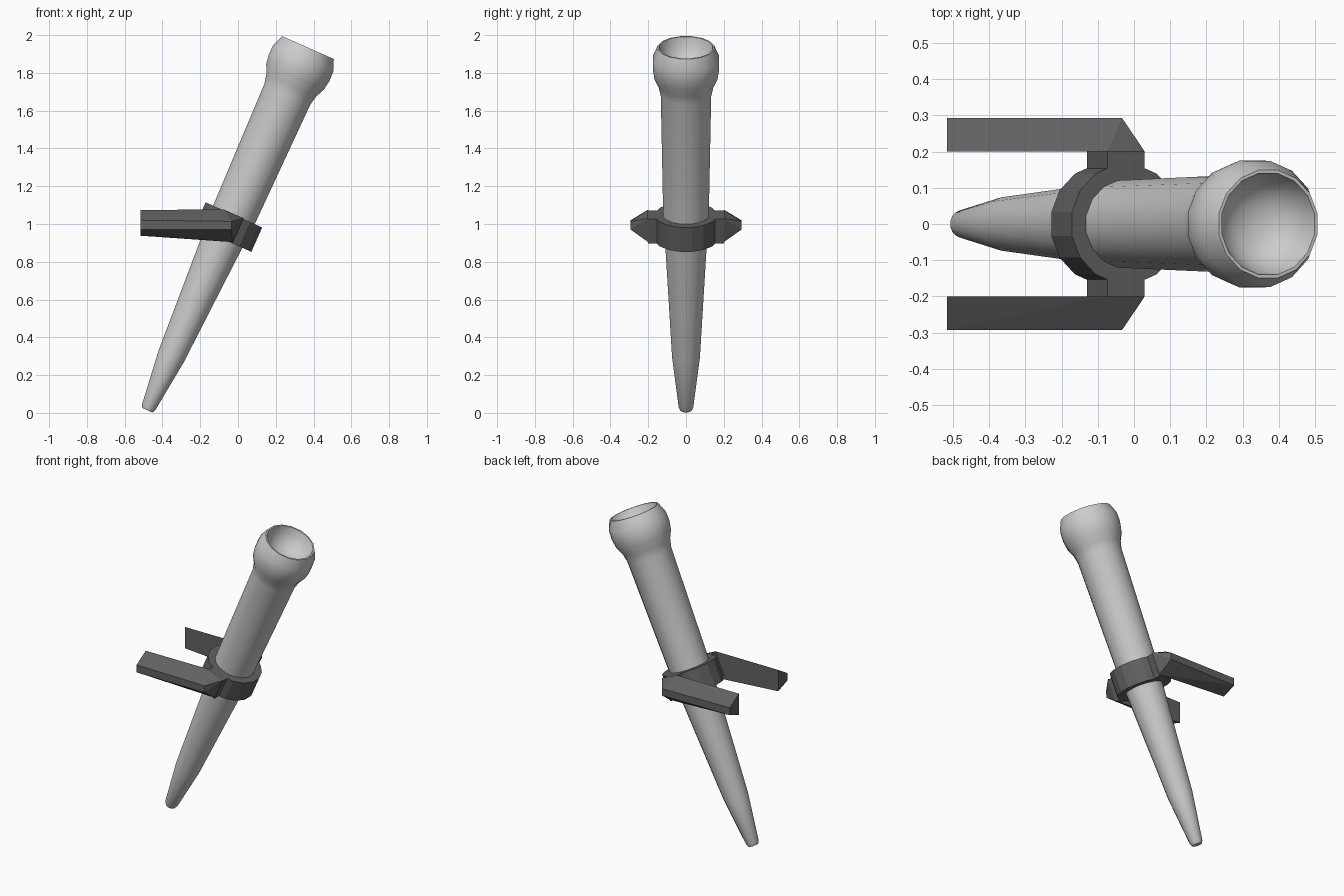
import bpy, bmesh, math
from mathutils import Matrix, Vector

if "Cube" in bpy.data.objects:
    bpy.data.objects.remove(bpy.data.objects["Cube"])

TILT = Matrix.Rotation(math.radians(23.9), 4, 'Y')
BASE = Matrix.Translation((-0.48, 0, 0.014)) @ TILT      # local z runs along the torch axis
SIDES = 16


def make_object(name, bm, matrix=Matrix(), material=None):
    bmesh.ops.recalc_face_normals(bm, faces=bm.faces)
    bm.transform(matrix)
    mesh = bpy.data.meshes.new(name)
    bm.to_mesh(mesh)
    bm.free()
    obj = bpy.data.objects.new(name, mesh)
    bpy.context.collection.objects.link(obj)
    if material:
        mesh.materials.append(material)
    return obj


def lathe(profile, closed=False):
    bm = bmesh.new()
    rings = []
    for r, z in profile:
        if r == 0:
            rings.append([bm.verts.new((0, 0, z))] * SIDES)
            continue
        angles = [2 * math.pi * (i + 0.5) / SIDES for i in range(SIDES)]
        rings.append([bm.verts.new((r * math.cos(a), r * math.sin(a), z)) for a in angles])
    pairs = list(zip(rings, rings[1:]))
    if closed:
        pairs.append((rings[-1], rings[0]))
    for low, high in pairs:
        for i in range(SIDES):
            j = (i + 1) % SIDES
            bm.faces.new(dict.fromkeys((low[i], low[j], high[j], high[i])))
    return bm


dark = bpy.data.materials.new("dark_metal")
dark.diffuse_color = (0.12, 0.12, 0.12, 1)
dark.use_nodes = True
dark.node_tree.nodes["Principled BSDF"].inputs["Base Color"].default_value = dark.diffuse_color

# Tapered shaft with a flared, hollow cup
shaft = make_object("shaft", lathe([
    (0, 0), (0.030, 0), (0.039, 0.018), (0.075, 0.31), (0.110, 0.93), (0.123, 1.13),
    (0.136, 1.83), (0.147, 1.88), (0.170, 1.93), (0.179, 1.985), (0.177, 2.04),
    (0.152, 2.10), (0.143, 2.10), (0.132, 2.06), (0.100, 2.01), (0.055, 1.985),
    (0, 1.978)]), BASE)
bpy.context.view_layer.objects.active = shaft
shaft.select_set(True)
bpy.ops.object.shade_smooth_by_angle(angle=math.radians(50))

# Clamp ring around the shaft
make_object("clamp_ring", lathe(
    [(0.11, 0.99), (0.167, 0.99), (0.167, 1.131), (0.11, 1.131)], closed=True), BASE, dark)

# Side blocks and wall arms, mirrored across y
center = BASE @ Vector((0, 0, 1.0605))
for side, label in ((-1, "front"), (1, "back")):
    bm = bmesh.new()
    bmesh.ops.create_cube(bm, size=1)
    bm.transform(Matrix.Diagonal((0.112, 0.07, 0.141, 1)))
    make_object(label + "_block", bm,
                Matrix.Translation((center.x, side * 0.165, center.z)) @ TILT, dark)

    inner = [(0.030, 1.030), (-0.073, 1.076), (-0.517, 1.075),
             (-0.517, 0.938), (-0.129, 0.948), (-0.027, 0.904)]
    outer = [(-0.033, 1.014), (-0.517, 1.020), (-0.517, 0.972), (-0.036, 0.970)]
    bm = bmesh.new()
    for y, outline in ((0.2, inner), (0.293, outer)):
        for x, z in outline:
            bm.verts.new((x, side * y, z))
    bmesh.ops.convex_hull(bm, input=bm.verts)
    bmesh.ops.dissolve_limit(bm, angle_limit=0.02, verts=bm.verts, edges=bm.edges)
    make_object(label + "_arm", bm, material=dark)
